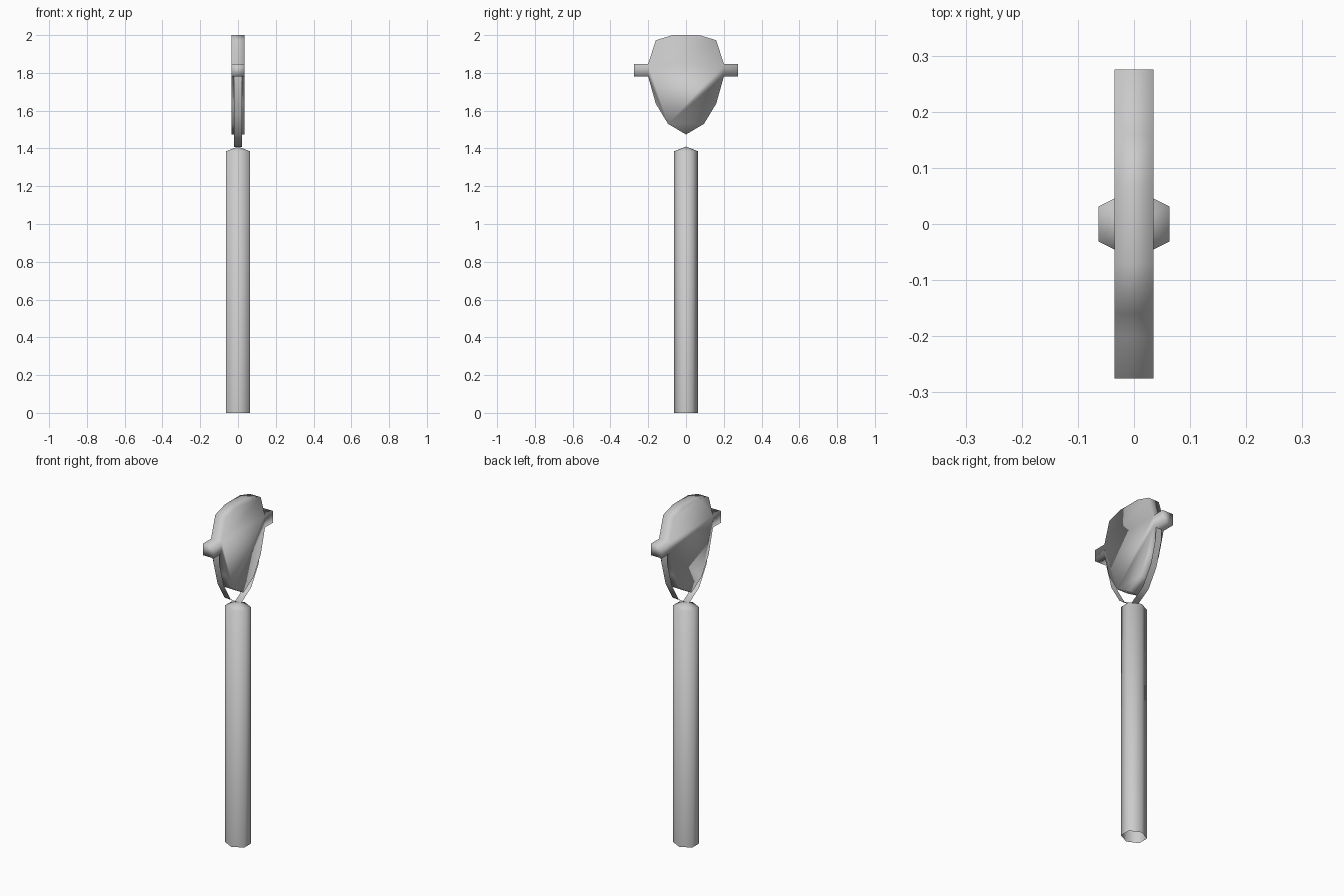
import bpy, bmesh, math

if "Cube" in bpy.data.objects:
    bpy.data.objects.remove(bpy.data.objects["Cube"])


def finish(name, bm):
    bmesh.ops.recalc_face_normals(bm, faces=bm.faces)
    for f in bm.faces:
        f.smooth = True
    mesh = bpy.data.meshes.new(name)
    bm.to_mesh(mesh)
    bm.free()
    obj = bpy.data.objects.new(name, mesh)
    bpy.context.collection.objects.link(obj)
    return obj


def mirrored(half):
    # right half top-to-bottom (ending on the centre), then the left half back up
    return half + [(-y, z) for y, z in reversed(half[:-1])]


# six-sided hollow pole with a shallow pointed cap, open at the bottom
bm = bmesh.new()
ring = [(0.0727 * math.cos(a), 0.063 * math.sin(a))
        for a in (math.radians(30 + 60 * i) for i in range(6))]
low = [bm.verts.new((x, y, 0)) for x, y in ring]
high = [bm.verts.new((x, y, 1.385)) for x, y in ring]
tip = bm.verts.new((0, 0, 1.41))
for i in range(6):
    j = (i + 1) % 6
    bm.faces.new((low[i], low[j], high[j], high[i]))
    bm.faces.new((high[i], high[j], tip))
finish("pole", bm)

# flat shield-shaped head with a stub on each side
outline = mirrored([(0.07, 2.0), (0.16, 1.973), (0.20, 1.848), (0.275, 1.848),
                    (0.275, 1.78), (0.20, 1.78), (0.16, 1.637),
                    (0.095, 1.53), (0, 1.474)])
bm = bmesh.new()
face = bm.faces.new([bm.verts.new((-0.035, y, z)) for y, z in outline])
ext = bmesh.ops.extrude_face_region(bm, geom=[face], use_keep_orig=True)
moved = [v for v in ext["geom"] if isinstance(v, bmesh.types.BMVert)]
bmesh.ops.translate(bm, verts=moved, vec=(0.07, 0, 0))
finish("head", bm)

# thin cradle strap from the stubs down to the pole tip
path = mirrored([(0.203, 1.785), (0.20, 1.715), (0.16, 1.573),
                 (0.095, 1.467), (0, 1.408)])
bm = bmesh.new()
rows = [[bm.verts.new((x, y, z)) for x in (-0.02, 0.02)] for y, z in path]
for a, b in zip(rows, rows[1:]):
    bm.faces.new((a[0], a[1], b[1], b[0]))
finish("cradle_strap", bm)
